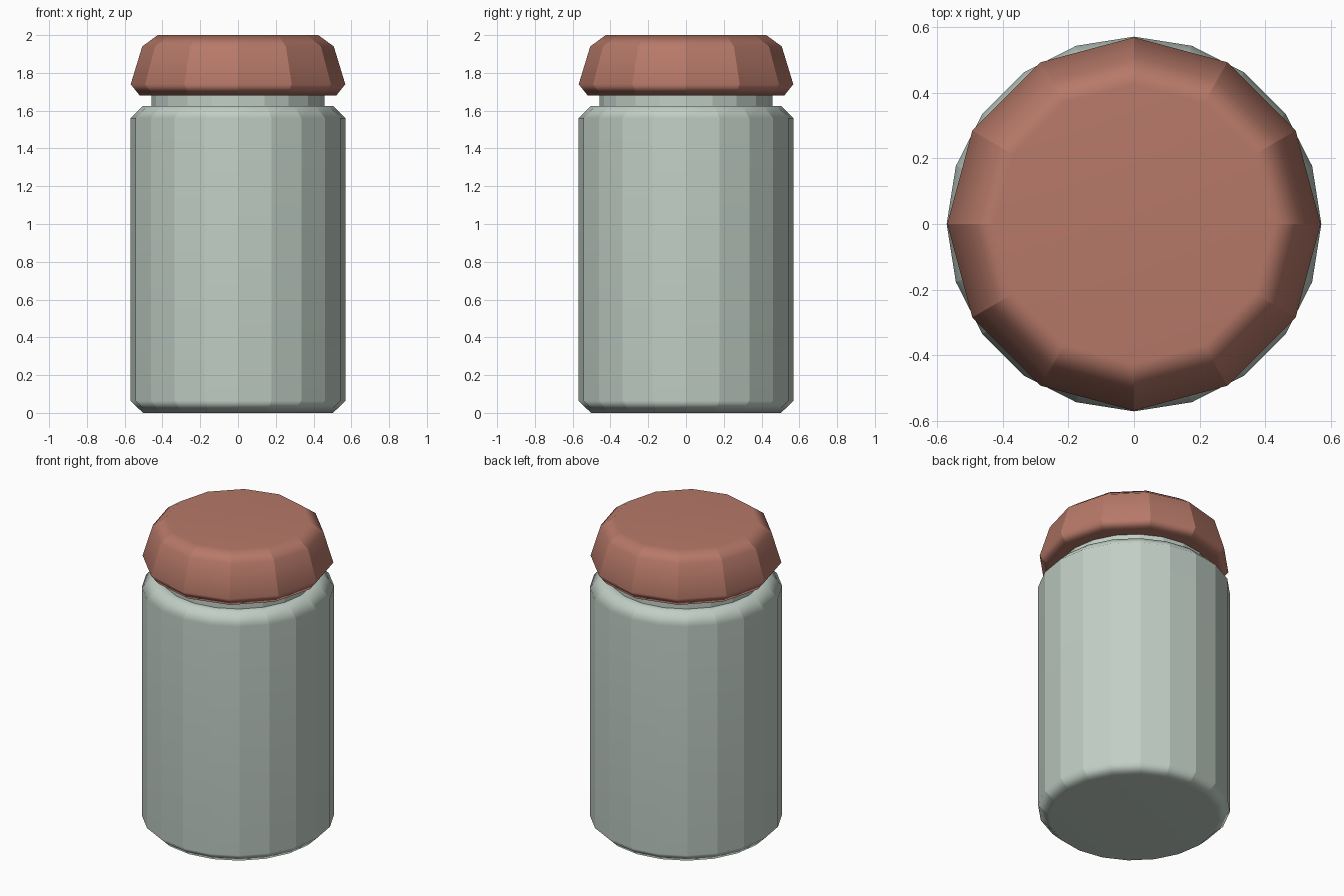
import bpy, bmesh
from math import cos, sin, tau, radians

if "Cube" in bpy.data.objects:
    bpy.data.objects.remove(bpy.data.objects["Cube"])


def material(name, rgb):
    m = bpy.data.materials.new(name)
    m.diffuse_color = (*rgb, 1)
    m.use_nodes = True
    m.node_tree.nodes["Principled BSDF"].inputs["Base Color"].default_value = m.diffuse_color
    return m


def turned(name, profile, sides, mat):
    """Closed faceted solid of revolution from (radius, z) points."""
    bm = bmesh.new()
    rings = [[bm.verts.new((r * cos(tau * i / sides), r * sin(tau * i / sides), z))
              for i in range(sides)] for r, z in profile]
    for a, b in zip(rings, rings[1:]):
        for i in range(sides):
            j = (i + 1) % sides
            bm.faces.new((a[i], a[j], b[j], b[i]))
    bm.faces.new(rings[0][::-1])
    bm.faces.new(rings[-1])
    bm.normal_update()
    # Crisp vertical facets, soft bevels
    for f in bm.faces:
        f.smooth = True
    for e in bm.edges:
        vertical = abs(e.verts[0].co.z - e.verts[1].co.z) > 1e-4
        e.smooth = not (vertical or e.calc_face_angle() > radians(75))
    me = bpy.data.meshes.new(name)
    bm.to_mesh(me)
    bm.free()
    me.materials.append(mat)
    ob = bpy.data.objects.new(name, me)
    bpy.context.collection.objects.link(ob)
    mod = ob.modifiers.new("weighted_normals", 'WEIGHTED_NORMAL')
    mod.keep_sharp = True
    return ob


glass = material("pale_green", (0.53, 0.62, 0.56))
red = material("rust_red", (0.47, 0.19, 0.14))

# Jar body with bevelled foot, shoulder and neck
turned("jar_body", [(0.503, 0), (0.57, 0.065), (0.57, 1.56), (0.505, 1.625),
                    (0.457, 1.625), (0.457, 1.70)], 20, glass)

# Flared twelve-sided lid
turned("lid", [(0.52, 1.68), (0.568, 1.74), (0.507, 1.94), (0.425, 2.0)], 12, red)
